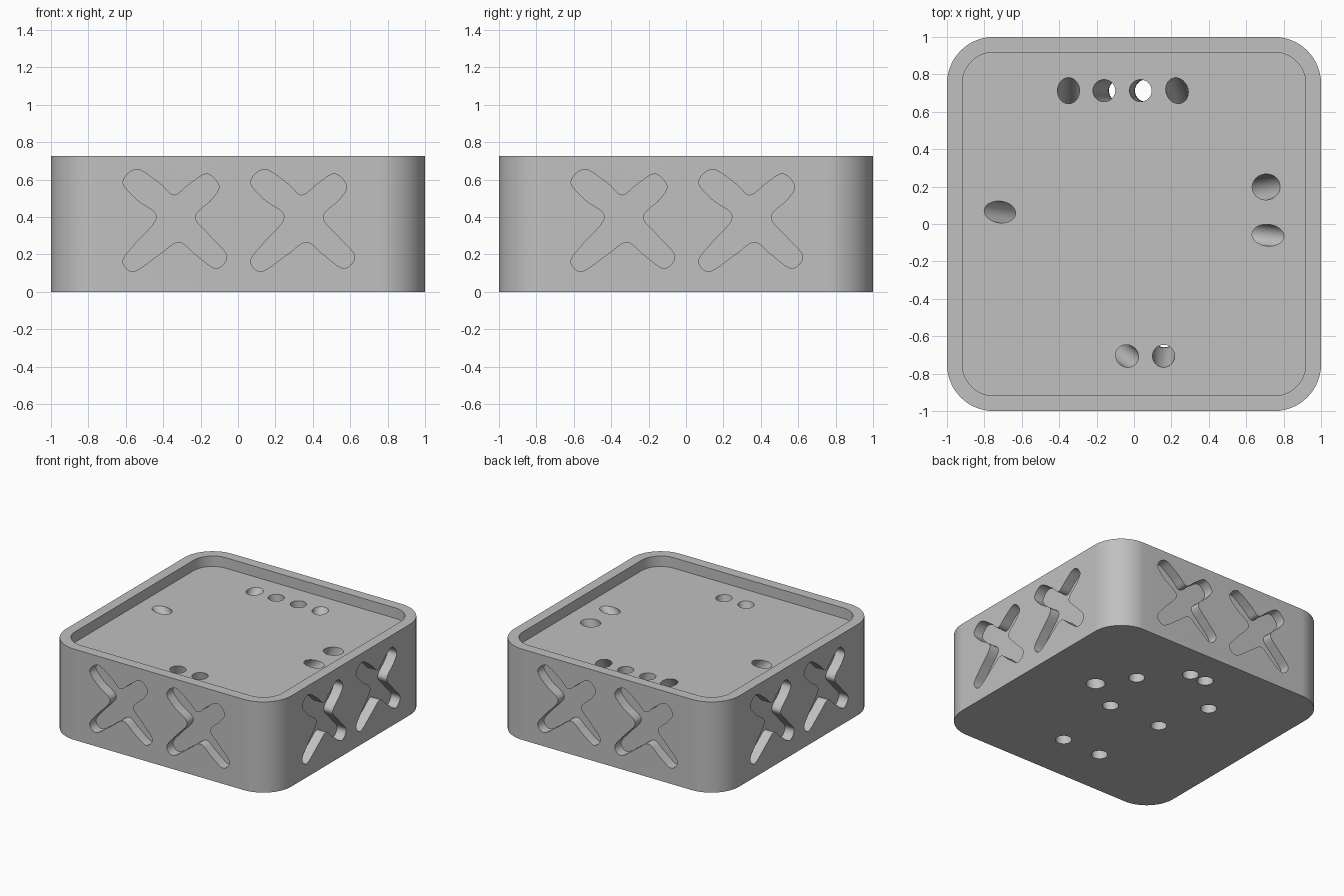
import bpy, bmesh, math
from mathutils import Matrix, Vector

cube = bpy.data.objects.get("Cube")
if cube:
    bpy.data.objects.remove(cube, do_unlink=True)

HEIGHT, FLOOR, WALL, RADIUS, CARVE = 0.727, 0.643, 0.082, 0.25, 0.08

grey = bpy.data.materials.new("plain grey")
grey.use_nodes = True
grey.diffuse_color = (0.53, 0.53, 0.53, 1)
grey.node_tree.nodes["Principled BSDF"].inputs["Base Color"].default_value = grey.diffuse_color


def loft(name, rings):
    """Skin a closed solid through rings of equal point count."""
    bm = bmesh.new()
    rows = [[bm.verts.new(p) for p in ring] for ring in rings]
    n = len(rows[0])
    for low, high in zip(rows, rows[1:]):
        for i in range(n):
            j = (i + 1) % n
            bm.faces.new((low[i], low[j], high[j], high[i]))
    bm.faces.new(rows[0])
    bm.faces.new(rows[-1])
    bmesh.ops.recalc_face_normals(bm, faces=bm.faces)
    mesh = bpy.data.meshes.new(name)
    bm.to_mesh(mesh)
    bm.free()
    mesh.materials.append(grey)
    obj = bpy.data.objects.new(name, mesh)
    bpy.context.collection.objects.link(obj)
    return obj


def rounded_square(half, radius, z, steps=16):
    ring = []
    for corner in range(4):
        mid = math.pi / 4 + corner * math.pi / 2
        centre = Vector((math.cos(mid), math.sin(mid), 0)) * (half - radius) * math.sqrt(2)
        for i in range(steps + 1):
            a = corner * math.pi / 2 + i / steps * math.pi / 2
            ring.append(centre + Vector((math.cos(a) * radius, math.sin(a) * radius, z)))
    return ring


def smooth_loop(points, steps=6):
    """Closed Catmull-Rom curve through the points."""
    pts, out = [Vector(p) for p in points], []
    n = len(pts)
    for i in range(n):
        a, b, c, d = (pts[(i + k) % n] for k in (-1, 0, 1, 2))
        for s in range(steps):
            t = s / steps
            out.append(0.5 * (2 * b + (c - a) * t + (2 * a - 5 * b + 4 * c - d) * t * t
                              + (3 * b - a - 3 * c + d) * t ** 3))
    return out


def tube(top, bottom, radius, steps=14, sides=32):
    """Curved bore: upright at the underside, leaning at the tray floor."""
    top, bottom = Vector(top), Vector(bottom)
    shift = top - bottom
    along = shift.normalized()
    across = Vector((-along.y, along.x))
    rings = []
    for k in range(steps + 1):
        t = -0.03 + 1.06 * k / steps
        # cubic ease from slope 0.1 to slope 1.4
        p = 0.1 * t + 1.4 * t * t - 0.5 * t ** 3
        slope = (0.1 + 2.8 * t - 1.5 * t * t) * shift.length / FLOOR
        stretch = math.sqrt(1 + slope * slope)
        ring = []
        for i in range(sides):
            a = 2 * math.pi * i / sides
            q = bottom + shift * p + along * math.cos(a) * radius * stretch + across * math.sin(a) * radius
            ring.append((q.x, q.y, t * FLOOR))
        rings.append(ring)
    return loft("bore_cutter", rings)


# Block and the shallow tray in its top
block = loft("tray_block", [rounded_square(1, RADIUS, z) for z in (0, HEIGHT)])
cutters = [loft("tray_cutter", [rounded_square(1 - WALL, RADIUS - WALL, z) for z in (FLOOR, HEIGHT + 0.1)])]

# Soft cross outline, carved twice into every side
cross = smooth_loop([
    (-.615, .588), (-.54, .655), (-.417, .578), (-.342, .516), (-.257, .578),
    (-.166, .631), (-.102, .567), (-.139, .497), (-.23, .401), (-.15, .299),
    (-.06, .193), (-.118, .126), (-.225, .198), (-.316, .267), (-.417, .203),
    (-.556, .11), (-.615, .166), (-.545, .262), (-.433, .401), (-.545, .497)])
for side in range(4):
    turn = Matrix.Rotation(side * math.pi / 2, 3, "Z")
    for offset in (0, 0.683):
        cutters.append(loft("cross_cutter", [
            [turn @ Vector((p.x + offset, y, p.y)) for p in cross]
            for y in (-1.05, CARVE - 1)]))

# Bores from tray floor to underside: top, bottom, radius
for top, bottom, radius in [
        ((-.35, .713), (-.354, .419), .059), ((-.16, .713), (-.075, .713), .059),
        ((.035, .713), (.064, .713), .059), ((.23, .713), (.335, .428), .059),
        ((.707, .198), (.508, .171), .069), ((.717, -.06), (.219, -.003), .058),
        ((-.717, .064), (-.234, -.002), .058), ((-.037, -.706), (-.176, -.6), .059),
        ((.158, -.706), (.163, -.6), .059)]:
    cutters.append(tube(top, bottom, radius))

# Cut everything, then drop the cutters
for cutter in cutters:
    cutter.hide_render = True
    mod = block.modifiers.new("cut", "BOOLEAN")
    mod.operation, mod.solver, mod.object = "DIFFERENCE", "EXACT", cutter
bpy.context.view_layer.update()
result = bpy.data.meshes.new_from_object(block.evaluated_get(bpy.context.evaluated_depsgraph_get()))
block.modifiers.clear()
block.data = result
for cutter in cutters:
    bpy.data.objects.remove(cutter, do_unlink=True)
block.data.materials.clear()
block.data.materials.append(grey)
for poly in block.data.polygons:
    poly.material_index = 0

bpy.ops.object.select_all(action="DESELECT")
block.select_set(True)
bpy.context.view_layer.objects.active = block
bpy.ops.object.shade_smooth_by_angle(angle=math.radians(35))
